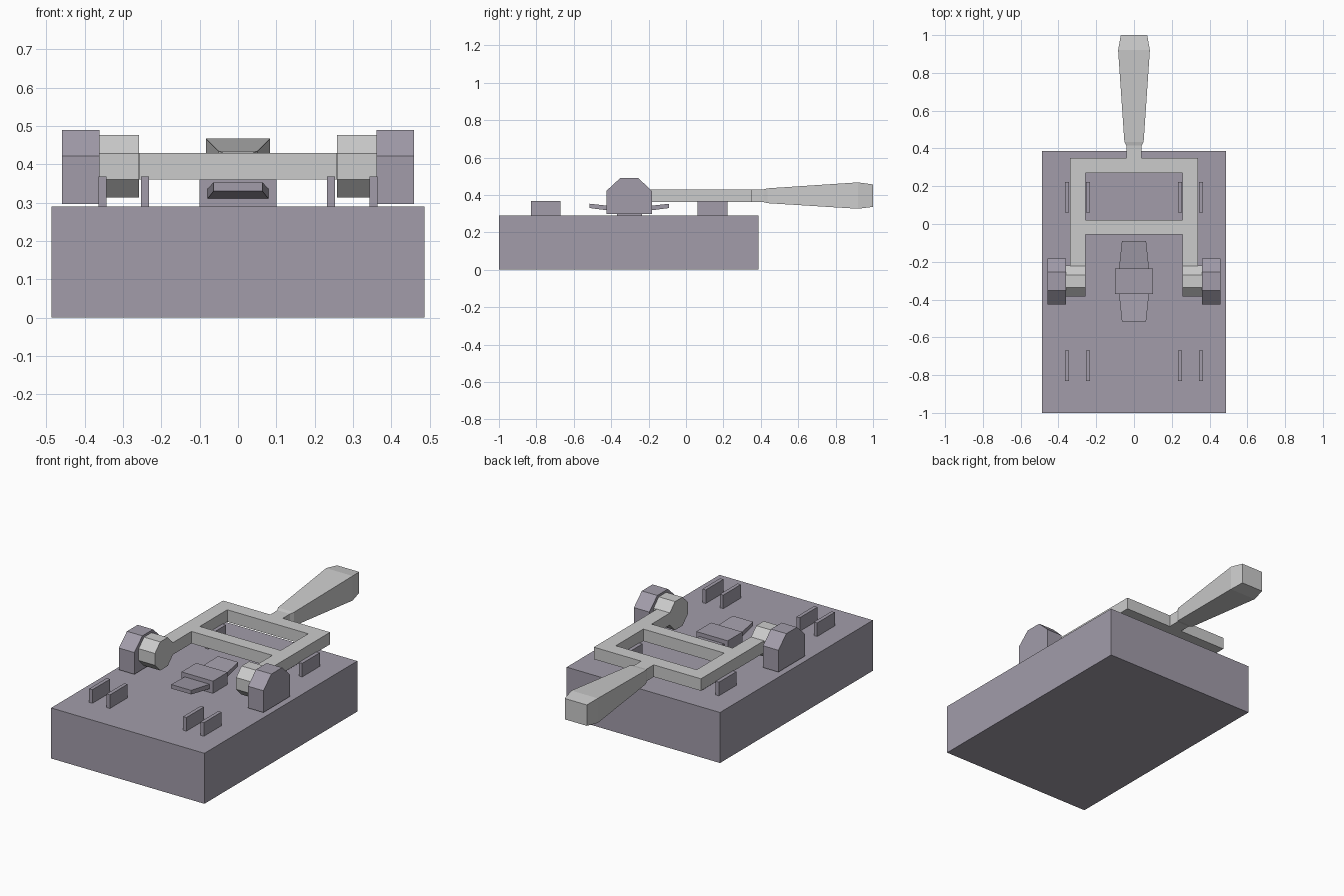
import bpy, bmesh, math

if "Cube" in bpy.data.objects:
    bpy.data.objects.remove(bpy.data.objects["Cube"])

dark = bpy.data.materials.new("dark_casing")
dark.diffuse_color = (0.36, 0.335, 0.40, 1)
dark.use_nodes = True
dark.node_tree.nodes["Principled BSDF"].inputs["Base Color"].default_value = dark.diffuse_color


def finish(name, bm, mat=None):
    bmesh.ops.remove_doubles(bm, verts=bm.verts, dist=1e-5)
    bmesh.ops.recalc_face_normals(bm, faces=bm.faces)
    me = bpy.data.meshes.new(name)
    bm.to_mesh(me)
    bm.free()
    ob = bpy.data.objects.new(name, me)
    bpy.context.collection.objects.link(ob)
    if mat:
        me.materials.append(mat)
    return ob


def loft(name, sections, mat=None):
    """Rectangular sections along y: (y, half width, z low, z high)."""
    bm = bmesh.new()
    rings = [[bm.verts.new(p) for p in ((-w, y, a), (w, y, a), (w, y, b), (-w, y, b))]
             for y, w, a, b in sections]
    for r, s in zip(rings, rings[1:]):
        for i in range(4):
            j = (i + 1) % 4
            bm.faces.new((r[i], r[j], s[j], s[i]))
    bm.faces.new(rings[0])
    bm.faces.new(rings[-1])
    return finish(name, bm, mat)


def box(name, x0, x1, y0, y1, z0, z1, mat=None):
    return prism(name, [(y0, z0), (y1, z0), (y1, z1), (y0, z1)], x0, x1, mat)


def prism(name, profile, x0, x1, mat=None):
    """Extrude a (y, z) profile from x0 to x1."""
    bm = bmesh.new()
    face = bm.faces.new([bm.verts.new((x0, y, z)) for y, z in profile])
    ext = bmesh.ops.extrude_face_region(bm, geom=[face], use_keep_orig=True)
    verts = [g for g in ext["geom"] if isinstance(g, bmesh.types.BMVert)]
    bmesh.ops.translate(bm, verts=verts, vec=(x1 - x0, 0, 0))
    return finish(name, bm, mat)


PY, PZ = -0.303, 0.395  # hinge axis

# Base block
box("base", -0.487, 0.487, -1.0, 0.387, 0.0, 0.29, dark)

# Contact clips, pivot brackets and octagonal hinge knuckles on each side
bracket = [(-0.425, 0.297), (-0.183, 0.297), (-0.183, 0.422),
           (-0.255, 0.49), (-0.352, 0.49), (-0.425, 0.422)]
R = 0.082 / math.cos(math.pi / 8)
octagon = [(PY + R * math.cos((i + 0.5) * math.pi / 4),
            PZ + R * math.sin((i + 0.5) * math.pi / 4)) for i in range(8)]
for side, s in (("left", -1), ("right", 1)):
    for place, y in (("front", -0.83), ("back", 0.062)):
        for pos, x in (("inner", 0.243), ("outer", 0.354)):
            box(f"{place}_{side}_{pos}_clip", s * x - 0.0105, s * x + 0.0105,
                y, y + 0.16, 0.285, 0.368, dark)
    prism(f"{side}_pivot_bracket", bracket, s * 0.361, s * 0.459, dark)
    prism(f"{side}_hinge_knuckle", octagon, s * 0.258, s * 0.362)

# Centre block with two upward tilted tapering tabs
box("centre_block", -0.1, 0.1, -0.37, -0.236, 0.285, 0.36, dark)
for place, d in (("front", -1), ("back", 1)):
    loft(f"{place}_tab", [(PY + d * 0.06, 0.08, 0.31, 0.336),
                          (PY + d * 0.213, 0.064, 0.33, 0.353)], dark)

# Lever frame: cells of a grid, leaving the openings empty
xs = [-0.34, -0.257, -0.04, 0.04, 0.257, 0.34]
ys = [-0.222, -0.055, 0.02, 0.27, 0.35, 0.42]
rows = ["#...#", "#####", "#...#", "#####", "..#.."]
bm = bmesh.new()
for j, row in enumerate(rows):
    for i, cell in enumerate(row):
        if cell == "#":
            bm.faces.new([bm.verts.new((xs[a], ys[b], 0.361)) for a, b in
                          ((i, j), (i + 1, j), (i + 1, j + 1), (i, j + 1))])
bmesh.ops.remove_doubles(bm, verts=bm.verts, dist=1e-5)
ext = bmesh.ops.extrude_face_region(bm, geom=bm.faces[:], use_keep_orig=True)
bmesh.ops.translate(bm, vec=(0, 0, 0.069),
                    verts=[g for g in ext["geom"] if isinstance(g, bmesh.types.BMVert)])
finish("lever_frame", bm)

# Handle grip
loft("handle", [(0.415, 0.04, 0.361, 0.43), (0.435, 0.051, 0.356, 0.435),
                (0.92, 0.084, 0.326, 0.467), (1.0, 0.07, 0.336, 0.456)])
